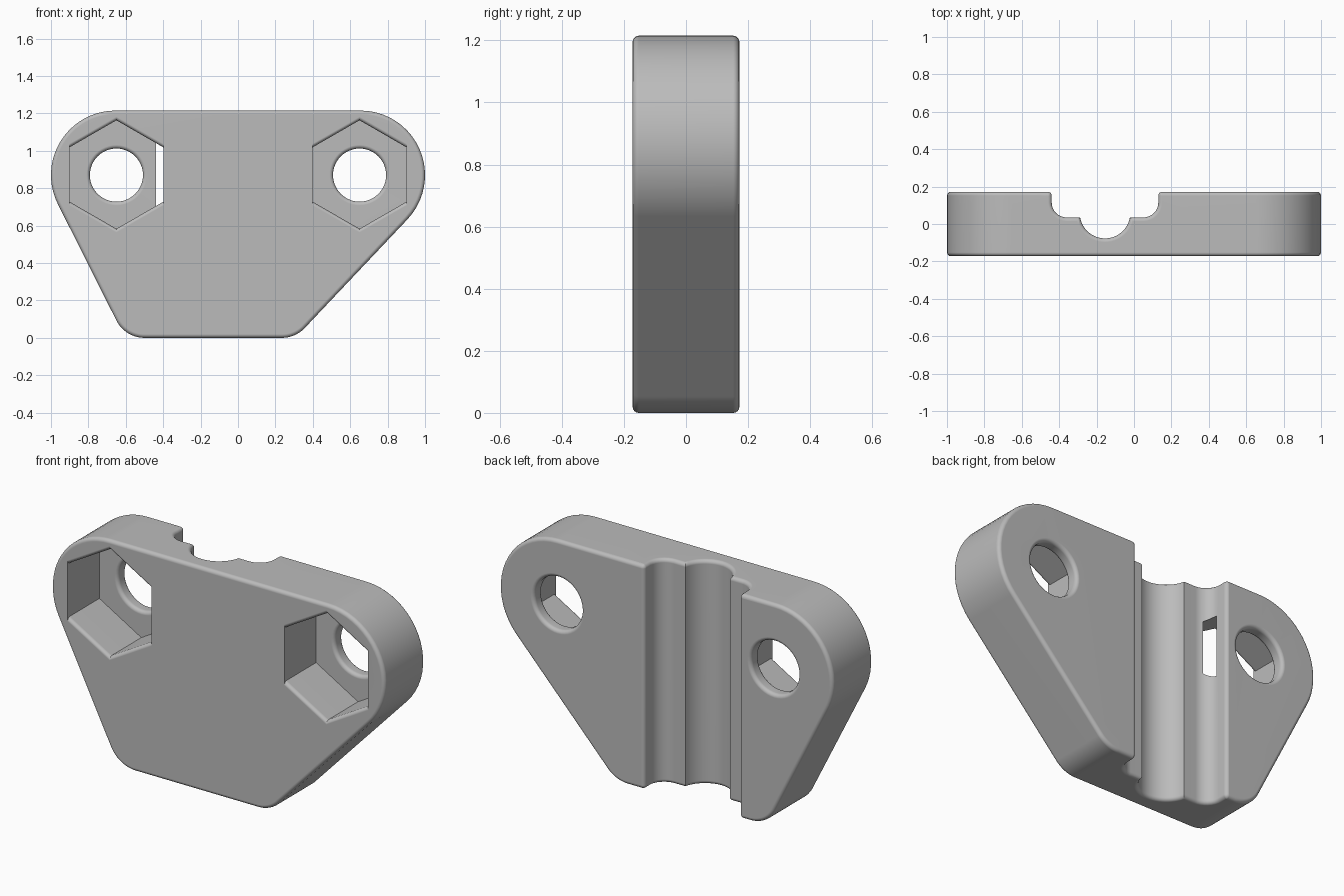
import bpy, bmesh
from math import pi, sin, cos, acos, asin, atan2, hypot

if "Cube" in bpy.data.objects:
    bpy.data.objects.remove(bpy.data.objects["Cube"])

HALF, TOP = 0.172, 1.215           # half thickness, height
ROUND, STEPS = 0.02, 4             # edge rounding
FLOOR = 0.1                        # depth position of the nut pocket floors
HOLE_X, HOLE_Z = 0.65, 0.87

grey = bpy.data.materials.new("plain_grey")
grey.use_nodes = True
grey.diffuse_color = (0.5, 0.5, 0.5, 1)
grey.node_tree.nodes["Principled BSDF"].inputs["Base Color"].default_value = grey.diffuse_color


def loft(name, rings):
    """Closed solid through rings of equal point count, capped at both ends."""
    bm = bmesh.new()
    loops = [[bm.verts.new(p) for p in ring] for ring in rings]
    for a, b in zip(loops, loops[1:]):
        for i in range(len(a)):
            j = (i + 1) % len(a)
            bm.faces.new((a[i], a[j], b[j], b[i]))
    bm.faces.new(loops[0])
    bm.faces.new(loops[-1])
    bmesh.ops.recalc_face_normals(bm, faces=bm.faces)
    mesh = bpy.data.meshes.new(name)
    bm.to_mesh(mesh)
    bm.free()
    mesh.materials.append(grey)
    obj = bpy.data.objects.new(name, mesh)
    bpy.context.collection.objects.link(obj)
    return obj


def arc(cx, cy, r, a0, a1, n):
    return [(cx + r * cos(a0 + (a1 - a0) * i / n),
             cy + r * sin(a0 + (a1 - a0) * i / n)) for i in range(n + 1)]


# (distance from the edge, sideways offset) steps of a quarter round
quarter = [(ROUND * (1 - cos(t)), ROUND * (1 - sin(t)))
           for t in [k * pi / 2 / STEPS for k in range(STEPS + 1)]]

# Plate outline: corner discs joined by tangents, counter-clockwise
discs = [(-0.5, 0.168, 0.168), (0.235, 0.168, 0.168),
         (0.655, HOLE_Z, 0.345), (-0.655, HOLE_Z, 0.345)]


def tangent_angle(p, q):
    dx, dz = q[0] - p[0], q[1] - p[1]
    return atan2(dz, dx) - acos((p[2] - q[2]) / hypot(dx, dz))


def outline(inset, y):
    pts = []
    for i, d in enumerate(discs):
        a0 = tangent_angle(discs[i - 1], d)
        a1 = a0 + (tangent_angle(d, discs[(i + 1) % 4]) - a0) % (2 * pi)
        pts += arc(d[0], d[1], d[2] - inset, a0, a1, 20)
    return [(x, y, z) for x, z in pts]


rings = [outline(d, -HALF + e) for e, d in quarter]
rings += [outline(d, HALF - e) for e, d in reversed(quarter)]
plate = loft("bracket_plate", rings)

# Stepped rod channel down the back, flared by a round at both ends
LEFT, RIGHT, SHELF, FILLET = -0.44, 0.13, 0.035, 0.08
ROD_X, ROD_Y, ROD_R = -0.155, 0.058, 0.135


def channel(grow, z):
    lip = max(ROUND - grow, 0.0005)
    lip_y, fil_y, fil_r = HALF - ROUND, SHELF + FILLET, FILLET + grow
    a = asin((SHELF - grow - ROD_Y) / (ROD_R + grow))
    pts = [(LEFT - ROUND, HALF + 0.1)]
    pts += arc(LEFT - ROUND, lip_y, lip, pi / 2, 0, STEPS)
    pts += arc(LEFT + FILLET, fil_y, fil_r, pi, 1.5 * pi, 8)
    pts += arc(ROD_X, ROD_Y, ROD_R + grow, pi - a, 2 * pi + a, 24)
    pts += arc(RIGHT - FILLET, fil_y, fil_r, 1.5 * pi, 2 * pi, 8)
    pts += arc(RIGHT + ROUND, lip_y, lip, pi, pi / 2, STEPS)
    pts.append((RIGHT + ROUND, HALF + 0.1))
    # lift the lip ends clear of the back face
    return [(x, y if y < HALF - 0.0001 else y + 0.0005, z) for x, y in pts]


flare = [(e, ROUND - (ROUND - d)) for e, d in quarter]
rings = [channel(ROUND, -0.1)] + [channel(d, e) for e, d in flare]
rings += [channel(d, TOP - e) for e, d in reversed(flare)] + [channel(ROUND, TOP + 0.1)]
cutters = [loft("channel_cutter", rings)]


# Hexagonal nut pockets (rounded on the slanted sides) and bolt holes
def hexagon(cx, y, grow):
    return [(cx + 0.2515 * sx, y, HOLE_Z + 0.003 + sz * 1.0 + (grow if sz > 0 else -grow))
            for sx, sz in ((0, 0.29), (1, 0.145), (1, -0.145),
                           (0, -0.29), (-1, -0.145), (-1, 0.145))]


def circle(cx, y, r):
    return [(x, y, z) for x, z in arc(cx, HOLE_Z, r, 0, 2 * pi, 48)[:-1]]


for side, cx in (("right", -HOLE_X), ("left", HOLE_X)):
    rings = [hexagon(cx, -HALF - 0.1, ROUND)]
    rings += [hexagon(cx, -HALF + e, d) for e, d in quarter]
    rings.append(hexagon(cx, FLOOR, 0))
    cutters.append(loft(side + "_pocket_cutter", rings))
    rings = [circle(cx, FLOOR - 0.04, 0.142 + ROUND)]
    rings += [circle(cx, FLOOR + e, 0.142 + d) for e, d in quarter]
    rings += [circle(cx, HALF - e, 0.142 + d) for e, d in reversed(quarter)]
    rings.append(circle(cx, HALF + 0.1, 0.142 + ROUND))
    cutters.append(loft(side + "_hole_cutter", rings))

# Cut everything out of the plate
bpy.context.view_layer.objects.active = plate
for cutter in cutters:
    mod = plate.modifiers.new("cut", "BOOLEAN")
    mod.operation, mod.solver, mod.object = "DIFFERENCE", "EXACT", cutter
    bpy.ops.object.modifier_apply(modifier=mod.name)
    bpy.data.objects.remove(cutter)

# Smooth rounds, crisp pocket corners, flat faces kept flat
bpy.ops.object.select_all(action="DESELECT")
plate.select_set(True)
bpy.ops.object.shade_smooth_by_angle(angle=pi / 6)
weighted = plate.modifiers.new("flat_faces", "WEIGHTED_NORMAL")
weighted.keep_sharp = True
